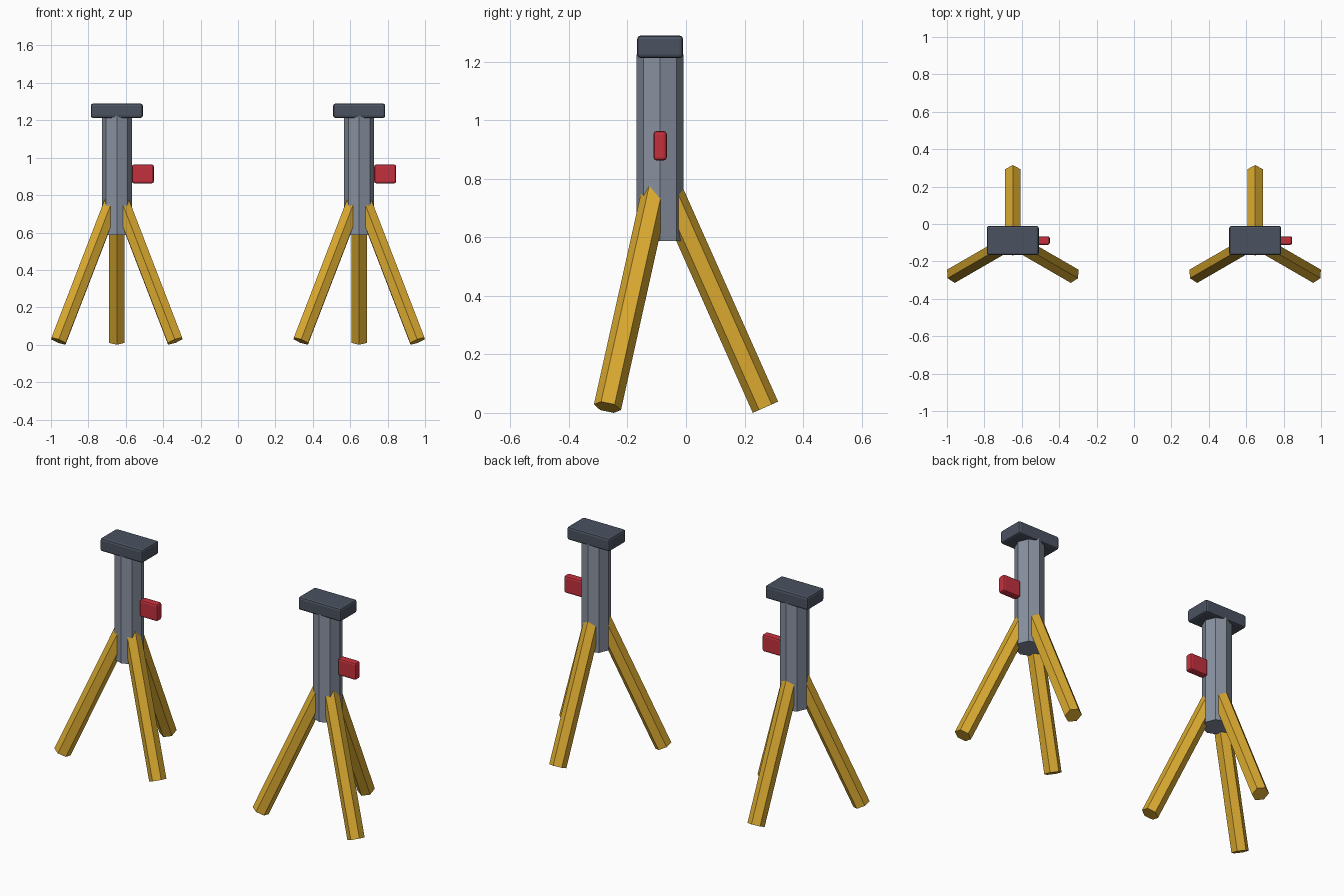
import bpy, bmesh, math
from mathutils import Vector

if "Cube" in bpy.data.objects:
    bpy.data.objects.remove(bpy.data.objects["Cube"])

CY = -0.0885          # y of each stand's axis
STANDS = {"left": -0.648, "right": 0.648}


def material(name, rgb):
    m = bpy.data.materials.new(name)
    m.diffuse_color = (*rgb, 1)
    m.use_nodes = True
    m.node_tree.nodes["Principled BSDF"].inputs["Base Color"].default_value = m.diffuse_color
    return m


GREY = material("column grey", (0.25, 0.285, 0.35))
DARK = material("dark slate", (0.07, 0.085, 0.118))
YELLOW = material("leg yellow", (0.70, 0.40, 0.03))
RED = material("handle red", (0.55, 0.03, 0.048))


def finish(name, bm, mat):
    bmesh.ops.recalc_face_normals(bm, faces=bm.faces)
    me = bpy.data.meshes.new(name)
    bm.to_mesh(me)
    bm.free()
    me.materials.append(mat)
    ob = bpy.data.objects.new(name, me)
    bpy.context.collection.objects.link(ob)
    return ob


def prism(name, a, b, radius, sides, first, mat):
    """Regular prism from a to b; one corner lies towards 'first'."""
    a, b = Vector(a), Vector(b)
    axis = (b - a).normalized()
    u = Vector(first)
    u = (u - axis * u.dot(axis)).normalized()
    v = axis.cross(u)
    bm = bmesh.new()
    rings = []
    for c in (a, b):
        rings.append([bm.verts.new(c + radius * (u * math.cos(t) + v * math.sin(t)))
                      for t in (2 * math.pi * i / sides for i in range(sides))])
    lo, hi = rings
    bm.faces.new(lo)
    bm.faces.new(hi)
    for i in range(sides):
        j = (i + 1) % sides
        bm.faces.new((lo[i], lo[j], hi[j], hi[i]))
    return finish(name, bm, mat)


def box(name, centre, size, bevel, mat):
    bm = bmesh.new()
    bmesh.ops.create_cube(bm, size=1)
    bmesh.ops.scale(bm, vec=size, verts=bm.verts)
    bmesh.ops.translate(bm, vec=centre, verts=bm.verts)
    bmesh.ops.bevel(bm, geom=bm.edges[:], offset=bevel, segments=2,
                    profile=0.5, affect='EDGES')
    return finish(name, bm, mat)


for side, x in STANDS.items():
    # Octagonal column
    prism(side + "_column", (x, CY, 0.588), (x, CY, 1.225), 0.08, 8, (1, 0, 0), GREY)
    # Head plate on top
    box(side + "_head", (x, CY, 1.251), (0.278, 0.157, 0.077), 0.012, DARK)
    # Side handle
    box(side + "_handle", (x + 0.139, CY, 0.913), (0.118, 0.046, 0.101), 0.011, RED)
    # Three splayed hexagonal legs
    for part, deg in (("back_leg", 90), ("front_left_leg", 210), ("front_right_leg", 330)):
        d = Vector((math.cos(math.radians(deg)), math.sin(math.radians(deg)), 0))
        base = Vector((x, CY, 0))
        foot = base + d * 0.36 + Vector((0, 0, 0.0193))
        top = base + d * 0.01 + Vector((0, 0, 0.0193 + 0.35 / math.tan(math.radians(24))))
        prism(side + "_" + part, foot, top, 0.0473, 6, d, YELLOW)
